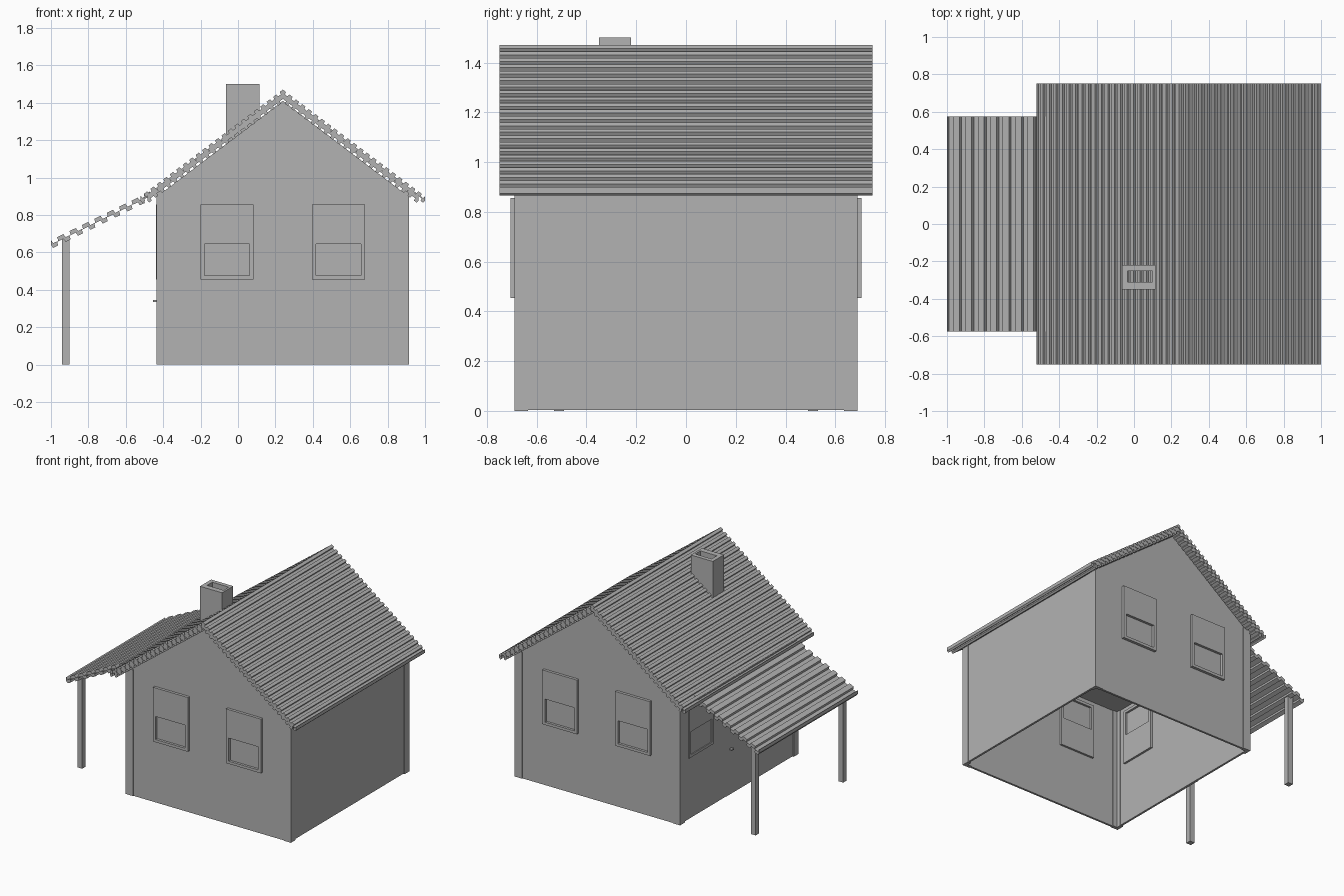
import bpy
import bmesh
from mathutils import Vector, Matrix
from math import pi

cube = bpy.data.objects.get("Cube")
if cube:
    bpy.data.objects.remove(cube)

grey = bpy.data.materials.new("plain grey")
grey.use_nodes = True
COLOUR = (0.45, 0.45, 0.45, 1)
grey.diffuse_color = COLOUR
grey.node_tree.nodes["Principled BSDF"].inputs["Base Color"].default_value = COLOUR

RIDGE_X, HALF_Y, EAVE_Z = 0.24, 0.685, 0.89
WALL_L, WALL_R = -0.43, 0.91


def finish(name, bm):
    bmesh.ops.recalc_face_normals(bm, faces=bm.faces[:])
    mesh = bpy.data.meshes.new(name)
    bm.to_mesh(mesh)
    bm.free()
    mesh.materials.append(grey)
    obj = bpy.data.objects.new(name, mesh)
    bpy.context.collection.objects.link(obj)
    return obj


def add_box(bm, lo, hi):
    lo, hi = Vector(lo), Vector(hi)
    mat = Matrix.Translation((lo + hi) / 2) @ Matrix.Diagonal((*(hi - lo), 1))
    bmesh.ops.create_cube(bm, size=1, matrix=mat)


def box(name, lo, hi):
    bm = bmesh.new()
    add_box(bm, lo, hi)
    return finish(name, bm)


def prism(name, profile, y0, y1):
    """Extrude an xz profile along y."""
    bm = bmesh.new()
    face = bm.faces.new([bm.verts.new((x, y0, z)) for x, z in profile])
    new = bmesh.ops.extrude_face_region(bm, geom=[face])["geom"]
    bmesh.ops.translate(bm, vec=(0, y1 - y0, 0),
                        verts=[v for v in new if isinstance(v, bmesh.types.BMVert)])
    return finish(name, bm)


def add_ring(bm, outer, inner, w0, w1):
    """Flat rectangular frame in uv, extruded along w. Rectangles are u0, v0, u1, v1."""
    def loop(r):
        return [bm.verts.new((u, v, w0)) for u, v in
                ((r[0], r[1]), (r[2], r[1]), (r[2], r[3]), (r[0], r[3]))]
    o, i = loop(outer), loop(inner)
    faces = [bm.faces.new((o[k], o[(k + 1) % 4], i[(k + 1) % 4], i[k])) for k in range(4)]
    new = bmesh.ops.extrude_face_region(bm, geom=faces)["geom"]
    bmesh.ops.translate(bm, vec=(0, 0, w1 - w0),
                        verts=[v for v in new if isinstance(v, bmesh.types.BMVert)])


def ribs(a, b, count, depth):
    """Corrugated line from a to b, with grooves pressed in below it."""
    a, b = Vector(a), Vector(b)
    step = (b - a) / count
    normal = Vector((step.y, -step.x)).normalized()
    if normal.y > 0:
        normal = -normal
    line = []
    for k in range(count):
        for t, d in ((0, 0), (0.5, 0), (0.55, depth), (0.95, depth)):
            line.append(a + step * (k + t) + normal * d)
    return line + [b]


def sheet(name, line, thick, half):
    under = [p - Vector((0, thick)) for p in reversed(line)]
    return prism(name, line + under, -half, half)


# Main roof: two corrugated layers over the gables
def gable_line(top, half, count):
    low = top - half * 0.75
    left = ribs((RIDGE_X, top), (RIDGE_X - half, low), count, 0.014)
    right = ribs((RIDGE_X, top), (RIDGE_X + half, low), count, 0.014)
    return left[::-1] + right[1:]


sheet("roof_sheet", gable_line(1.47, 0.76, 22), 0.025, 0.75)
sheet("roof_underlay", gable_line(1.445, 0.725, 21), 0.025, 0.745)

# Porch roof and posts
sheet("porch_roof", ribs((-0.47, 0.925), (-1.0, 0.665), 8, 0.02), 0.025, 0.575)
for side, y in (("front", -0.51), ("back", 0.51)):
    box(side + "_porch_post", (-0.94, y - 0.02, 0), (-0.9, y + 0.02, 0.68))

# Walls: open-bottomed shell with a flat ceiling
gable = [(WALL_L, 0), (WALL_R, 0), (WALL_R, 0.9), (RIDGE_X, 1.41), (WALL_L, 0.9)]
for side, s in (("front", -1), ("back", 1)):
    prism(side + "_wall", gable, s * HALF_Y, s * (HALF_Y - 0.015))
box("left_wall", (WALL_R - 0.015, -0.67, 0.005), (WALL_R, 0.67, 0.9))
box("right_wall", (WALL_L, -0.67, 0.005), (WALL_L + 0.015, 0.67, 0.9))
box("ceiling", (WALL_L + 0.015, -0.67, EAVE_Z), (WALL_R - 0.015, 0.67, 0.9))

# L-shaped corner boards
for xname, x, sx in (("right", WALL_L - 0.005, 1), ("left", WALL_R + 0.005, -1)):
    for yname, sy in (("front", -1), ("back", 1)):
        bm = bmesh.new()
        y = sy * 0.69
        for wx, wy in ((0.06, 0.025), (0.025, 0.055)):
            xs, ys = sorted((x, x + sx * wx)), sorted((y, y - sy * wy))
            add_box(bm, (xs[0], ys[0], 0), (xs[1], ys[1], 0.93))
        finish(f"{yname}_{xname}_corner_board", bm)


# Sash windows: lower pane recessed outside, upper pane recessed inside
def window(name, place, proud):
    bm = bmesh.new()
    frame = (-0.142, 0.455, 0.142, 0.855)
    add_ring(bm, frame, (-0.12, 0.475, 0.12, 0.645), -0.002, proud)
    add_ring(bm, frame, (-0.12, 0.665, 0.12, 0.835), -0.015, -0.03)
    add_box(bm, (-0.142, 0.455, -0.002), (0.142, 0.855, 0.002))
    bmesh.ops.transform(bm, matrix=place @ Matrix.Rotation(pi / 2, 4, 'X'), verts=bm.verts[:])
    finish(name, bm)


for side, s, turn in (("front", -1, 0), ("back", 1, pi)):
    for k, x in enumerate((-0.058, 0.538)):
        window(f"{side}_window_{k + 1}",
               Matrix.Translation((x, s * HALF_Y, 0)) @ Matrix.Rotation(turn, 4, 'Z'), 0.02)
for side, y in (("front", -0.445), ("back", 0.445)):
    window(side + "_porch_window",
           Matrix.Translation((WALL_L, y, 0)) @ Matrix.Rotation(-pi / 2, 4, 'Z'), 0.008)

# Porch door and handle
box("door", (WALL_L - 0.003, -0.15, 0.005), (WALL_L, 0.15, 0.72))
box("door_handle", (-0.455, 0.09, 0.335), (WALL_L, 0.11, 0.345))

# Hollow chimney
bm = bmesh.new()
add_ring(bm, (-0.065, -0.35, 0.115, -0.22), (-0.035, -0.31, 0.1, -0.25), 1.1, 1.5)
finish("chimney", bm)
